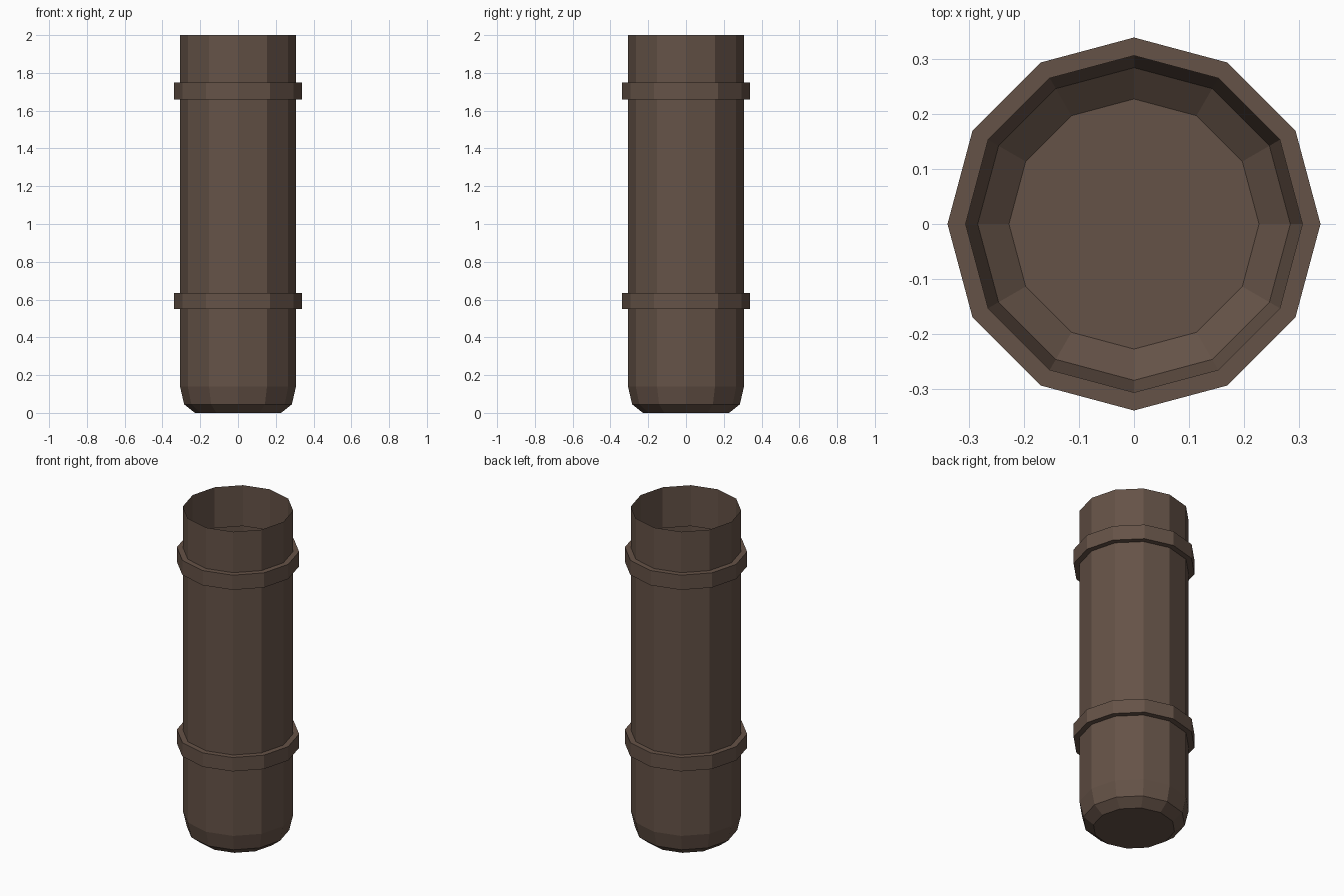
import bpy, bmesh, math

if "Cube" in bpy.data.objects:
    bpy.data.objects.remove(bpy.data.objects["Cube"])

SIDES = 12

brown = bpy.data.materials.new("dark brown")
brown.diffuse_color = (0.13, 0.085, 0.063, 1)
brown.use_nodes = True
brown.node_tree.nodes["Principled BSDF"].inputs["Base Color"].default_value = brown.diffuse_color

# Outline from the bottom to the open rim: (radius, height)
R, BAND = 0.307, 0.34
profile = [(0.228, 0), (0.285, 0.045), (R, 0.14)]
for low, high in ((0.55, 0.635), (1.66, 1.75)):      # raised bands
    profile += [(R, low), (BAND, low), (BAND, high), (R, high)]
profile.append((R, 2.0))

# Spin the outline into a twelve-sided, thin-walled open container
bm = bmesh.new()
rings = [[bm.verts.new((r * math.cos(2 * math.pi * i / SIDES),
                        r * math.sin(2 * math.pi * i / SIDES), z))
          for i in range(SIDES)] for r, z in profile]
for a, b in zip(rings, rings[1:]):
    for i in range(SIDES):
        j = (i + 1) % SIDES
        bm.faces.new((a[i], a[j], b[j], b[i]))
bm.faces.new(rings[0][::-1])                          # floor

mesh = bpy.data.meshes.new("banded_container")
bm.to_mesh(mesh)
bm.free()
mesh.materials.append(brown)
obj = bpy.data.objects.new("banded_container", mesh)
bpy.context.collection.objects.link(obj)
